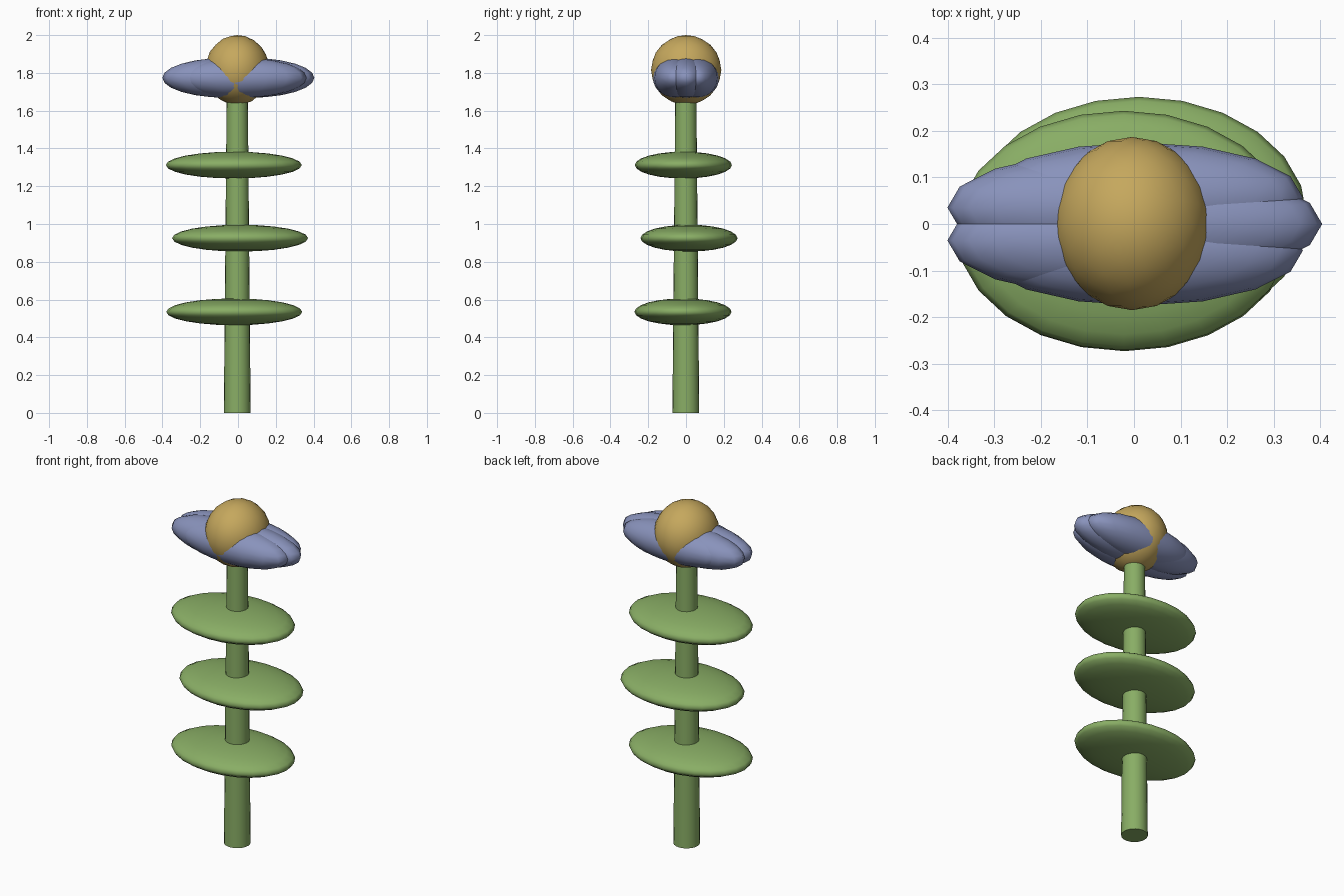
import bpy
from math import cos, sin, radians

if "Cube" in bpy.data.objects:
    bpy.data.objects.remove(bpy.data.objects["Cube"])


def material(name, rgb):
    m = bpy.data.materials.new(name)
    m.diffuse_color = (*rgb, 1)
    m.use_nodes = True
    m.node_tree.nodes["Principled BSDF"].inputs["Base Color"].default_value = m.diffuse_color
    return m


GREEN = material("leaf_green", (0.25, 0.42, 0.13))
BLUE = material("petal_blue", (0.25, 0.29, 0.50))
GOLD = material("centre_gold", (0.56, 0.39, 0.11))


def finish(name, mat, scale=(1, 1, 1), angle=40):
    o = bpy.context.object
    o.name = name
    o.scale = scale
    bpy.ops.object.transform_apply(location=False, rotation=False, scale=True)
    o.data.materials.append(mat)
    bpy.ops.object.shade_smooth_by_angle(angle=radians(angle))
    return o


def ellipsoid(name, mat, loc, radii, segments, rings):
    bpy.ops.mesh.primitive_uv_sphere_add(
        segments=segments, ring_count=rings, radius=1, location=loc)
    return finish(name, mat, radii, 70)


# Tapered stem
bpy.ops.mesh.primitive_cone_add(vertices=20, radius1=0.071, radius2=0.055,
                                depth=1.78, location=(-0.004, -0.001, 0.89))
finish("stem", GREEN)

# Flat leaves, alternating slightly to either side of the stem
for i, (x, y, z) in enumerate([(-0.02, -0.016, 0.535),
                               (0.011, 0.016, 0.925),
                               (-0.022, -0.014, 1.312)]):
    ellipsoid(f"leaf_{i + 1}", GREEN, (x, y, z), (0.36, 0.257, 0.071), 24, 12)

# Five overlapping petals offset around the centre, all lying along x
for i in range(5):
    a = radians(72 * i)
    ellipsoid(f"petal_{i + 1}", BLUE,
              (-0.004 + 0.06 * cos(a), 0.06 * sin(a), 1.774),
              (0.348, 0.118, 0.106), 16, 12)

# Flower centre
bpy.ops.mesh.primitive_ico_sphere_add(subdivisions=3, radius=1,
                                      location=(-0.004, 0.001, 1.815))
finish("flower_centre", GOLD, (0.17, 0.186, 0.185), 60)
